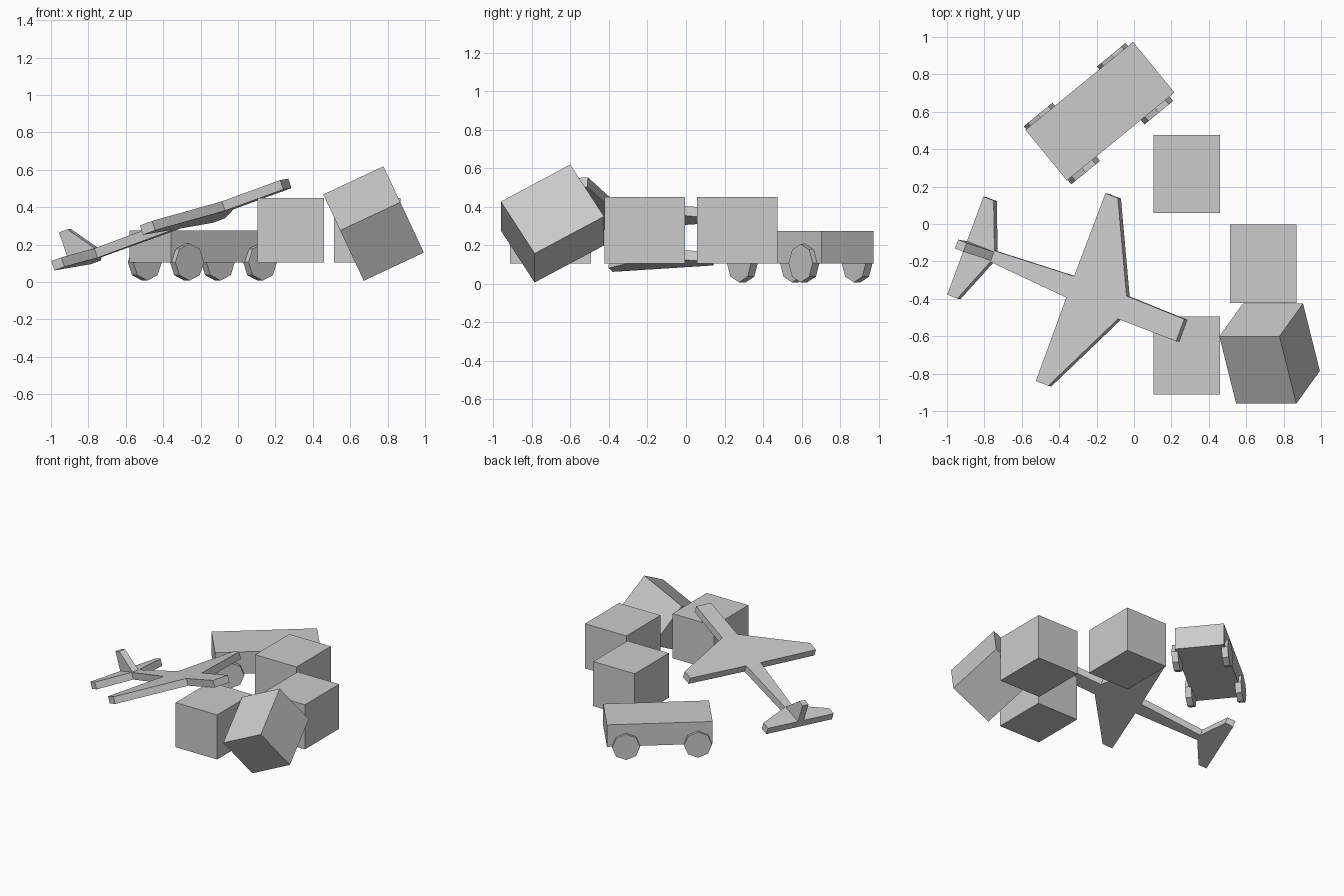
import bpy
import bmesh
from math import radians, pi
from mathutils import Matrix, Vector

if "Cube" in bpy.data.objects:
    bpy.data.objects.remove(bpy.data.objects["Cube"])

grey = bpy.data.materials.new("plain_grey")
grey.use_nodes = True
grey.diffuse_color = (0.6, 0.6, 0.6, 1)
grey.node_tree.nodes["Principled BSDF"].inputs["Base Color"].default_value = (0.6, 0.6, 0.6, 1)


def finish(name, bm, matrix):
    """Turn a bmesh into a placed, flat shaded object."""
    bmesh.ops.recalc_face_normals(bm, faces=bm.faces)
    mesh = bpy.data.meshes.new(name)
    bm.to_mesh(mesh)
    bm.free()
    mesh.materials.append(grey)
    obj = bpy.data.objects.new(name, mesh)
    obj.matrix_world = matrix
    bpy.context.collection.objects.link(obj)
    return obj


def box(name, size, matrix):
    bm = bmesh.new()
    bmesh.ops.create_cube(bm, size=1)
    bmesh.ops.scale(bm, vec=size, verts=bm.verts)
    return finish(name, bm, matrix)


def slab(name, points, offset, matrix):
    """Extrude a flat outline along an offset vector."""
    bm = bmesh.new()
    face = bm.faces.new([bm.verts.new(p) for p in points])
    result = bmesh.ops.extrude_face_region(bm, geom=[face], use_keep_orig=True)
    moved = [g for g in result["geom"] if isinstance(g, bmesh.types.BMVert)]
    bmesh.ops.translate(bm, vec=offset, verts=moved)
    return finish(name, bm, matrix)


# Crates: three standing, one tipped on its corner
crate = (0.355, 0.418, 0.345)
for name, x, y in (("crate_back", 0.283, 0.267),
                   ("crate_side", 0.691, -0.213),
                   ("crate_front", 0.283, -0.703)):
    box(name, crate, Matrix.Translation((x, y, 0.278)))
tilt = Matrix.Rotation(radians(-25.1), 4, "Y") @ Matrix.Rotation(radians(30.5), 4, "X")
box("crate_tipped", crate, Matrix.Translation((0.725, -0.693, 0.313)) @ tilt)

# Van body with four octagonal wheels
van = Matrix.Translation((-0.182, 0.603, 0)) @ Matrix.Rotation(radians(39.3), 4, "Z")
box("van_body", (0.743, 0.35, 0.17), van @ Matrix.Translation((0, 0, 0.19)))
for end, u in (("front", 0.238), ("rear", -0.267)):
    for side, v in (("left", 0.173), ("right", -0.183)):
        bm = bmesh.new()
        bmesh.ops.create_cone(bm, cap_ends=True, segments=8, radius1=0.099,
                              radius2=0.099, depth=0.045)
        place = Matrix.Translation((u, v, 0.107)) @ Matrix.Rotation(pi / 2, 4, "X")
        finish(f"wheel_{end}_{side}", bm, van @ place)

# Aeroplane frame: x runs forward from the nose, y to its left, z along its normal
up = Vector((-0.341, 0.0625, 1)).normalized()
ahead = Vector((0.881, -0.347, 0.322))
ahead = (ahead - up * ahead.dot(up)).normalized()
frame = Matrix((ahead, up.cross(ahead), up)).transposed().to_4x4()
plane = Matrix.Translation((0.247, -0.568, 0.549)) @ frame

# Fuselage, wings and tailplane as one mirrored outline
half = [(0, 0.063), (-0.352, 0.066), (-0.59, 0.536), (-0.665, 0.536),
        (-0.668, 0.061), (-1.14, 0.032), (-1.243, 0.28), (-1.304, 0.28)]
outline = half + [(s, -w) for s, w in reversed(half)]
slab("aeroplane_body", [(s, w, 0) for s, w in outline], (0, 0, -0.053), plane)

# Swept tail fin
fin = [(-1.14, -0.01), (-1.14, 0), (-1.253, 0.146), (-1.304, 0.146), (-1.304, -0.01)]
slab("aeroplane_fin", [(s, -0.025, h) for s, h in fin], (0, 0.05, 0), plane)
